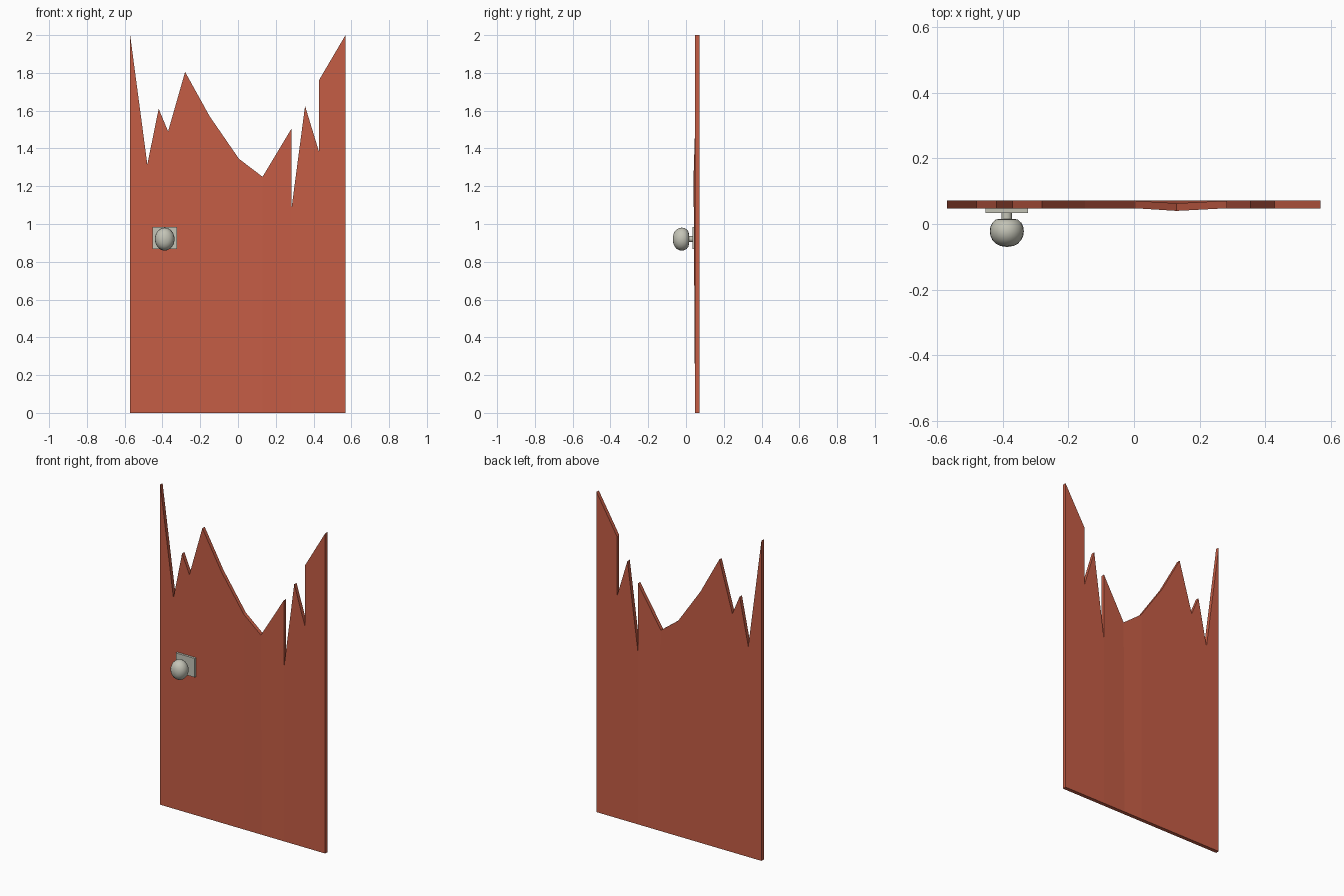
import bpy, bmesh
from math import sin, cos, tau

if "Cube" in bpy.data.objects:
    bpy.data.objects.remove(bpy.data.objects["Cube"])


def material(name, rgb):
    m = bpy.data.materials.new(name)
    m.diffuse_color = (*rgb, 1)
    m.use_nodes = True
    m.node_tree.nodes["Principled BSDF"].inputs["Base Color"].default_value = m.diffuse_color
    return m


def finish(bm, name, mat):
    bmesh.ops.recalc_face_normals(bm, faces=bm.faces)
    me = bpy.data.meshes.new(name)
    bm.to_mesh(me)
    bm.free()
    ob = bpy.data.objects.new(name, me)
    bpy.context.collection.objects.link(ob)
    me.materials.append(mat)
    return ob


def revolve(name, profile, cx, cz, n, mat, zscale=1.0):
    """Spin (y, radius) points around a y-directed axis."""
    bm = bmesh.new()
    rings = [[bm.verts.new((cx + r * cos(tau * i / n), y, cz + zscale * r * sin(tau * i / n)))
              for i in range(n)] for y, r in profile]
    for a, b in zip(rings, rings[1:]):
        for i in range(n):
            j = (i + 1) % n
            bm.faces.new((a[i], a[j], b[j], b[i]))
    bm.faces.new(rings[0])
    bm.faces.new(rings[-1])
    ob = finish(bm, name, mat)
    bpy.ops.object.select_all(action='DESELECT')
    bpy.context.view_layer.objects.active = ob
    ob.select_set(True)
    bpy.ops.object.shade_smooth_by_angle(angle=0.8)
    return ob


red = material("red_paint", (0.56, 0.11, 0.06))
metal = material("pale_metal", (0.55, 0.55, 0.47))

# Broken door panel: jagged top outline over a straight base
FRONT, BACK, DENT = 0.048, 0.071, 0.008
top = [(-0.571, 2), (-0.48, 1.315), (-0.42, 1.61), (-0.37, 1.49), (-0.28, 1.805),
       (-0.15, 1.57), (0.005, 1.345), (0.13, 1.25), (0.283, 1.505), (0.283, 1.08),
       (0.355, 1.625), (0.428, 1.385), (0.428, 1.76), (0.569, 2)]
bm = bmesh.new()
sides = []
for y in (FRONT, BACK):
    upper = [bm.verts.new((x, y - (DENT if x == 0.13 else 0), z)) for x, z in top]
    base = {x: bm.verts.new((x, y, 0)) for x, _ in top}
    sides.append((upper, base))
    for i in range(len(top) - 1):
        xa, xb = top[i][0], top[i + 1][0]
        if xa == xb:
            continue
        loop = [base[xa], base[xb]]
        # include the lower end of a vertical split in the taller column
        if i + 2 < len(top) and top[i + 2][0] == xb and top[i + 2][1] < top[i + 1][1]:
            loop.append(upper[i + 2])
        loop += [upper[i + 1], upper[i]]
        if i and top[i - 1][0] == xa and top[i - 1][1] < top[i][1]:
            loop.append(upper[i - 1])
        bm.faces.new(loop)
# Rim joining the front and back sheets
(uf, bf), (ub, bb) = sides
rim_f = uf + list(bf.values())[::-1]
rim_b = ub + list(bb.values())[::-1]
for i in range(len(rim_f)):
    j = (i + 1) % len(rim_f)
    bm.faces.new((rim_f[i], rim_f[j], rim_b[j], rim_b[i]))
finish(bm, "broken_door_panel", red)

# Knob backing plate
KX, KZ = -0.388, 0.92
bm = bmesh.new()
bmesh.ops.create_cube(bm, size=1)
for v in bm.verts:
    v.co = (KX + v.co.x * 0.13, 0.0415 + v.co.y * 0.015, 0.926 + v.co.z * 0.118)
finish(bm, "knob_plate", metal)

# Knob stem and rounded knob
revolve("knob_stem", [(0.036, 0.016), (0.012, 0.016)], KX, KZ, 16, metal)
revolve("knob", [(0.0155, 0.024), (0.013, 0.034), (0.004, 0.044), (-0.008, 0.050),
                 (-0.022, 0.052), (-0.036, 0.050), (-0.049, 0.044), (-0.060, 0.034),
                 (-0.067, 0.020), (-0.0695, 0.004)], KX, KZ, 24, metal, 1.17)
